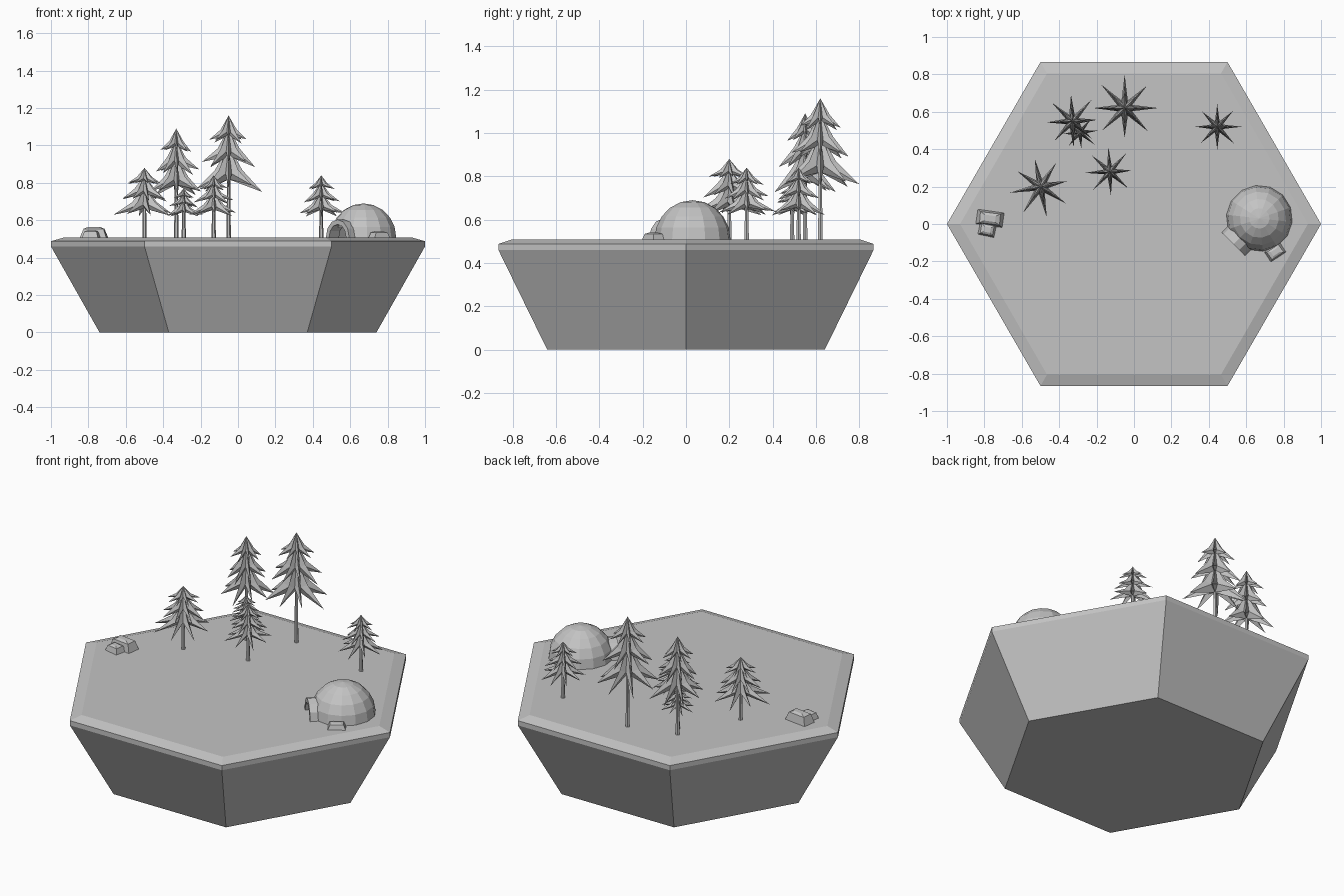
import bpy, bmesh, random
from math import sin, cos, pi, radians
from mathutils import Vector, Matrix

random.seed(4)
if "Cube" in bpy.data.objects:
    bpy.data.objects.remove(bpy.data.objects["Cube"])

GROUND = 0.508

stone = bpy.data.materials.new("plain_grey")
stone.use_nodes = True
GREY = (0.55, 0.55, 0.55, 1)
stone.diffuse_color = GREY
stone.node_tree.nodes["Principled BSDF"].inputs["Base Color"].default_value = GREY


def finish(bm, name, recalc=True):
    if recalc:
        bmesh.ops.recalc_face_normals(bm, faces=bm.faces)
    mesh = bpy.data.meshes.new(name)
    bm.to_mesh(mesh)
    bm.free()
    mesh.materials.append(stone)
    obj = bpy.data.objects.new(name, mesh)
    bpy.context.collection.objects.link(obj)
    return obj


def lathe(bm, profile, n, origin=(0, 0, 0), turn=0, cap_bottom=True):
    """Revolve (radius, z) pairs; zero radius gives a pole."""
    o = Vector(origin)
    rings = []
    for r, z in profile:
        if r == 0:
            rings.append([bm.verts.new(o + Vector((0, 0, z)))] * n)
        else:
            rings.append([bm.verts.new(o + Vector((r * cos(turn + 2 * pi * i / n),
                                                   r * sin(turn + 2 * pi * i / n), z)))
                          for i in range(n)])
    for a, b in zip(rings, rings[1:]):
        for i in range(n):
            j = (i + 1) % n
            bm.faces.new(list(dict.fromkeys((a[i], a[j], b[j], b[i]))))
    if cap_bottom:
        bm.faces.new(rings[0][::-1])
    if profile[-1][0] != 0:
        bm.faces.new(rings[-1])


# Hexagonal island with a chamfered rim
bm = bmesh.new()
lathe(bm, [(0.74, 0), (1.0, 0.46), (1.0, 0.488), (0.93, GROUND)], 6)
finish(bm, "island_base")


# Trees: drooping star-shaped tiers on a thin trunk
def add_tier(bm, x, y, top, tip, radius, turn, arms=8):
    drop = top - tip

    def point(r, fall, a):
        return bm.verts.new((x + r * radius * cos(a), y + r * radius * sin(a), top - fall * drop))

    apex, under = point(0, 0, 0), point(0, 0.72, 0)
    ridges, valleys, tips = [], [], []
    for i in range(arms):
        a = turn + 2 * pi * i / arms
        ridges.append(point(0.42, 0.52, a))
        valleys.append(point(0.25, 0.6, a + pi / arms))
        tips.append(point(random.uniform(0.88, 1.04), random.uniform(0.84, 1.02), a))
    for i in range(arms):
        for v in (valleys[i], valleys[i - 1]):
            bm.faces.new((apex, ridges[i], v))
            bm.faces.new((ridges[i], tips[i], v))
            bm.faces.new((tips[i], under, v))


def add_tree(name, x, y, top, low, radius, turn):
    bm = bmesh.new()
    h = top - low
    for start, end, size in ((0, 0.36, 0.6), (0.16, 0.68, 0.8), (0.4, 1, 1)):
        add_tier(bm, x, y, top - start * h, top - end * h, radius * size, turn)
    lathe(bm, [(0.012, GROUND - 0.01), (0.007, top - 0.4 * h)], 6, (x, y, 0))
    finish(bm, name)


add_tree("tree_tall", -0.05, 0.62, 1.16, 0.75, 0.175, 0)
add_tree("tree_tall_left", -0.33, 0.55, 1.09, 0.73, 0.15, 0.05)
add_tree("tree_far_left", -0.50, 0.20, 0.88, 0.62, 0.165, 0.2)
add_tree("tree_middle", -0.13, 0.28, 0.84, 0.62, 0.13, 0.05)
add_tree("tree_right", 0.445, 0.52, 0.84, 0.62, 0.128, 0)
add_tree("tree_small", -0.29, 0.49, 0.77, 0.62, 0.10, 0.1)

# Faceted dome shell with a doorway left open
CENTRE = Vector((0.67, 0.03, GROUND))
DOOR = radians(-135)
OUT = Vector((cos(DOOR), sin(DOOR), 0))
SIDE = Vector((-OUT.y, OUT.x, 0))
bm = bmesh.new()
ROWS = 5
rows = [(0.177 * cos(pi / 2 * i / ROWS), 0.182 * sin(pi / 2 * i / ROWS)) for i in range(ROWS)]
lathe(bm, rows + [(0, 0.182)], 14, CENTRE, DOOR, cap_bottom=False)
bmesh.ops.recalc_face_normals(bm, faces=bm.faces)
doorway = []
for f in bm.faces:
    c = f.calc_center_median() - CENTRE
    if c.z < 0.05 and c.dot(OUT) > 0 and abs(c.dot(SIDE)) < 0.06:
        doorway.append(f)
bmesh.ops.delete(bm, geom=doorway, context="FACES")
finish(bm, "dome", recalc=False)

# Arched entrance around the doorway
bm = bmesh.new()
STEPS = 6
sections = []
for i in range(STEPS + 1):
    a = pi * i / STEPS
    loop = []
    for w, h, d in ((0.088, 0.096, 0.12), (0.088, 0.096, 0.195),
                    (0.064, 0.07, 0.195), (0.064, 0.07, 0.12)):
        loop.append(bm.verts.new(CENTRE + OUT * d + SIDE * w * cos(a) + Vector((0, 0, h * sin(a)))))
    sections.append(loop)
for a, b in zip(sections, sections[1:]):
    for k in range(4):
        m = (k + 1) % 4
        bm.faces.new((a[k], a[m], b[m], b[k]))
bm.faces.new(sections[0])
bm.faces.new(sections[-1])
finish(bm, "entrance_arch")


# Low chamfered rocks
def add_rock(name, x, y, length, width, height, angle):
    bm = bmesh.new()
    bmesh.ops.create_cube(bm, size=1)
    for v in bm.verts:
        if v.co.z > 0:
            v.co.x *= 0.72
            v.co.y *= 0.72
        v.co.z += 0.5
    upper = [e for e in bm.edges if all(v.co.z > 0.5 for v in e.verts)]
    bmesh.ops.bevel(bm, geom=upper, offset=0.16, segments=1, affect="EDGES")
    bm.transform(Matrix.Translation((x, y, GROUND - 0.004))
                 @ Matrix.Rotation(radians(angle), 4, "Z")
                 @ Matrix.Diagonal((length, width, height, 1)))
    finish(bm, name)


add_rock("rock_large", -0.77, 0.03, 0.145, 0.08, 0.06, -8)
add_rock("rock_small", -0.785, -0.03, 0.09, 0.07, 0.042, -12)
add_rock("rock_by_dome", 0.755, -0.15, 0.10, 0.065, 0.036, 33)
